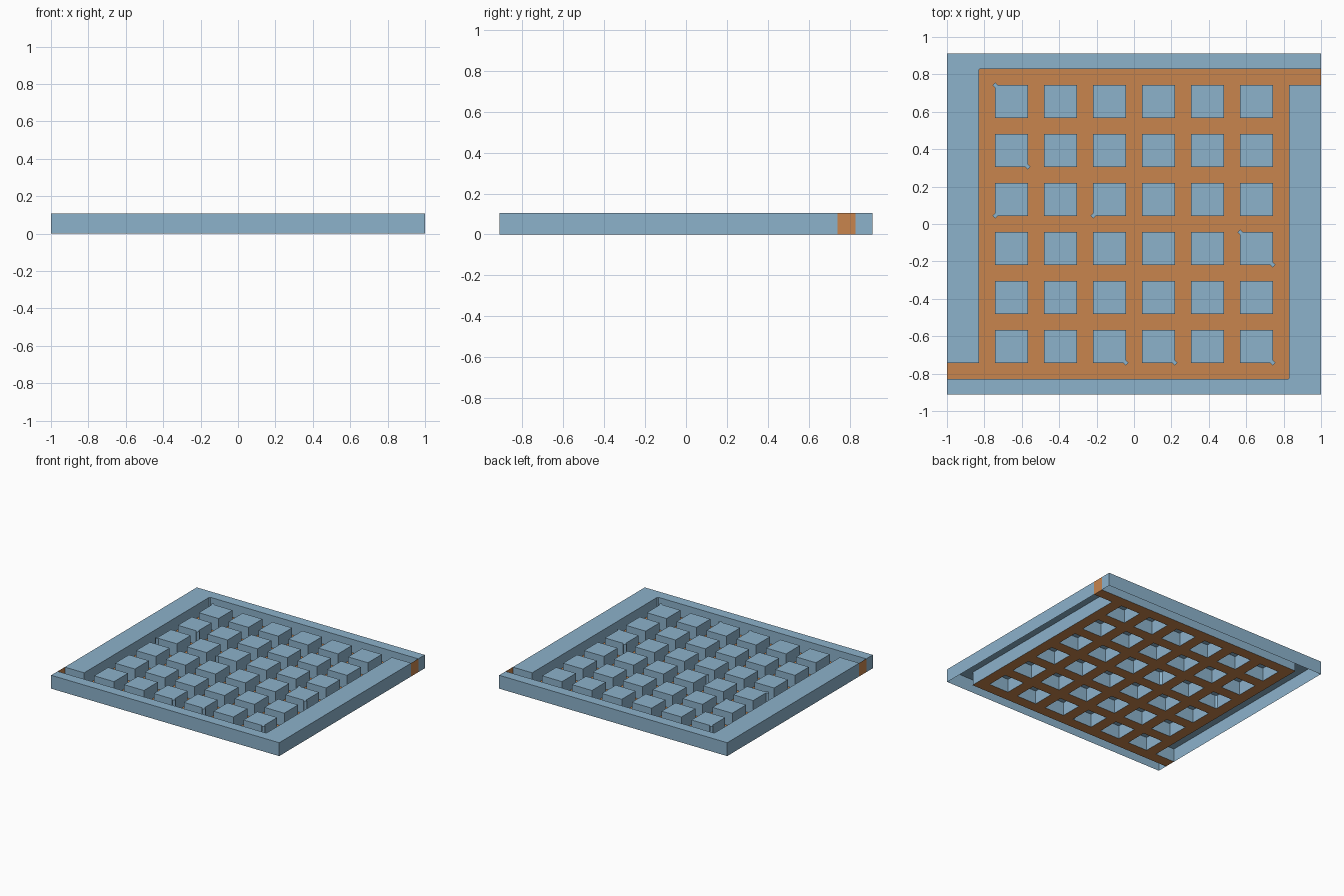
import bpy, bmesh, math

if "Cube" in bpy.data.objects:
    bpy.data.objects.remove(bpy.data.objects["Cube"])

H = 0.106            # tile height
X, Y = 1.0, 0.912    # outer half sizes
C = 0.83             # channel basin half size
G = 0.742            # outer edge of the block field
P, B = 0.262, 0.087  # block pitch and half size
centres = [(i - 2.5) * P for i in range(6)]


def material(name, rgb):
    m = bpy.data.materials.new(name)
    m.diffuse_color = (*rgb, 1)
    m.use_nodes = True
    m.node_tree.nodes["Principled BSDF"].inputs["Base Color"].default_value = m.diffuse_color
    return m


blue = material("tile_blue", (0.262, 0.445, 0.597))
orange = material("channel_orange", (0.578, 0.235, 0.076))


def finish(bm, name, mat):
    me = bpy.data.meshes.new(name)
    bm.to_mesh(me)
    bm.free()
    me.materials.append(mat)
    ob = bpy.data.objects.new(name, me)
    bpy.context.collection.objects.link(ob)
    return ob


def shell(bm, outline):
    """Open-bottomed prism: flat top and side walls (outline counter-clockwise)."""
    low = [bm.verts.new((x, y, 0)) for x, y in outline]
    top = [bm.verts.new((x, y, H)) for x, y in outline]
    bm.faces.new(top)
    n = len(low)
    for i in range(n):
        j = (i + 1) % n
        bm.faces.new((low[i], low[j], top[j], top[i]))


# Rim: two matching halves, turned half a revolution from each other
k = 0.007            # tiny corner chamfer
half = [(-X, -G), (-C, -G), (-C, C - k), (-C + k, C), (X, C), (X, Y), (-X, Y)]
for name, s in (("rim_back", 1), ("rim_front", -1)):
    bm = bmesh.new()
    shell(bm, [(s * x, s * y) for x, y in half])
    finish(bm, name, blue)

# Blocks: six by six hollow squares standing in the channels
bm = bmesh.new()
for cx in centres:
    for cy in centres:
        shell(bm, [(cx - B, cy - B), (cx + B, cy - B), (cx + B, cy + B), (cx - B, cy + B)])
finish(bm, "blocks", blue)

# Corner nibs: little diamond posts on some block corners (column, row, side x, side y)
bm = bmesh.new()
nibs = [(0, 5, -1, 1), (0, 4, 1, -1), (0, 3, -1, -1), (2, 3, -1, -1), (5, 2, -1, 1),
        (5, 2, 1, -1), (2, 0, 1, -1), (3, 0, 1, -1), (5, 0, 1, -1)]
r = 0.015
for c, w, sx, sy in nibs:
    x, y = centres[c] + sx * B, centres[w] + sy * B
    shell(bm, [(x + r, y), (x, y + r), (x - r, y), (x, y - r)])
finish(bm, "corner_nibs", blue)

# Channel floor: grid sheet with a hole under every block, plus the two inlets
bm = bmesh.new()


def quad(*pts):
    bm.faces.new([bm.verts.new(p) for p in pts])


cuts = [-C] + [c + s * B for c in centres for s in (-1, 1)] + [C]
for i in range(len(cuts) - 1):
    for j in range(len(cuts) - 1):
        if i % 2 and j % 2:
            continue
        x0, x1, y0, y1 = cuts[i], cuts[i + 1], cuts[j], cuts[j + 1]
        quad((x0, y0, 0), (x1, y0, 0), (x1, y1, 0), (x0, y1, 0))
for s in (1, -1):
    quad((s * C, s * G, 0), (s * X, s * G, 0), (s * X, s * C, 0), (s * C, s * C, 0))
    # end wall closing the inlet
    quad((s * X, s * G, 0), (s * X, s * C, 0), (s * X, s * C, H), (s * X, s * G, H))
bmesh.ops.remove_doubles(bm, verts=bm.verts, dist=1e-4)
finish(bm, "channel_floor", orange)
